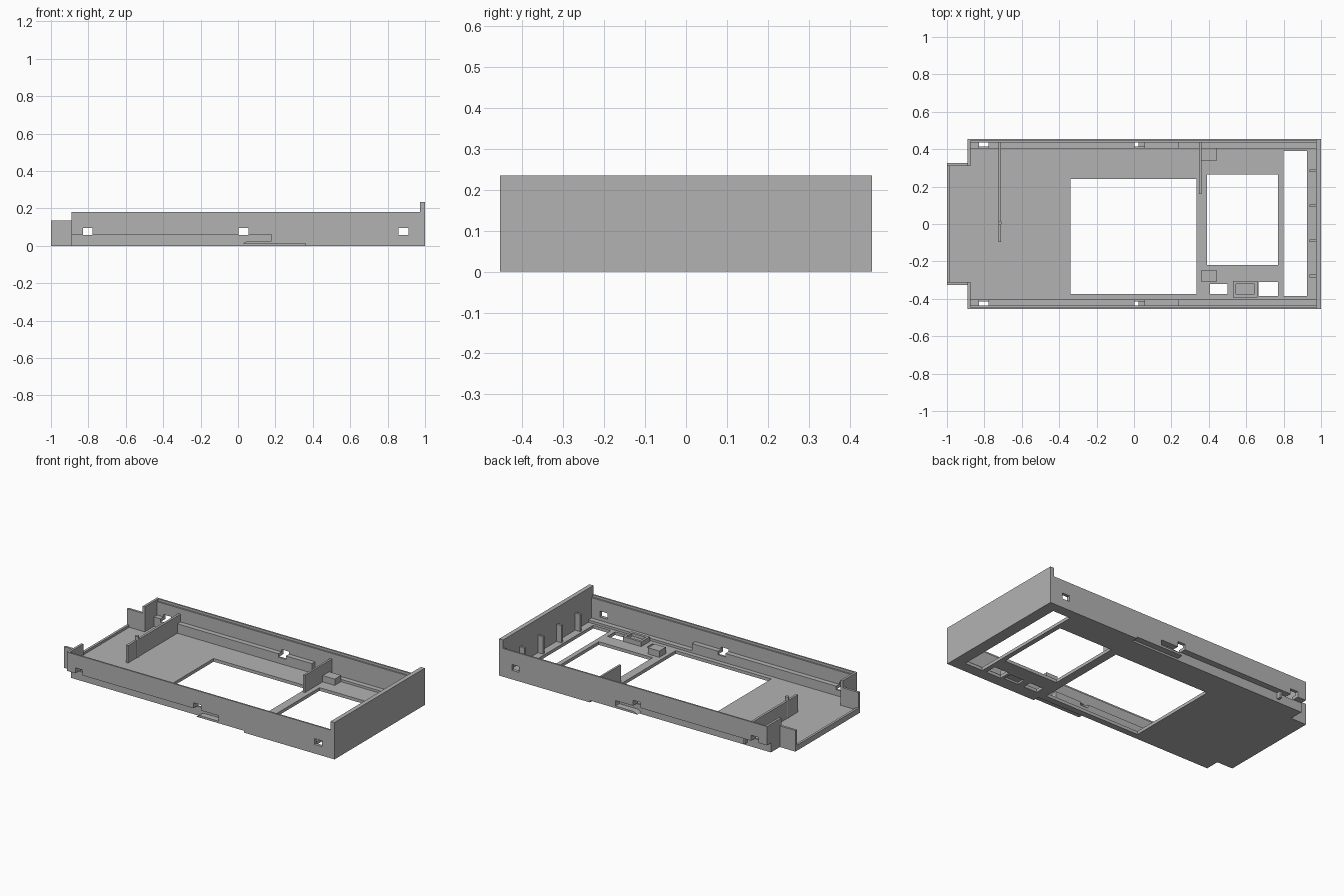
import bpy
import bmesh

cube = bpy.data.objects.get("Cube")
if cube:
    bpy.data.objects.remove(cube, do_unlink=True)

grey = bpy.data.materials.new("plain_grey")
grey.use_nodes = True
GREY = (0.45, 0.45, 0.45, 1)
grey.diffuse_color = GREY
grey.node_tree.nodes["Principled BSDF"].inputs["Base Color"].default_value = GREY


def finish(name, bm):
    bmesh.ops.recalc_face_normals(bm, faces=bm.faces)
    mesh = bpy.data.meshes.new(name)
    bm.to_mesh(mesh)
    bm.free()
    mesh.materials.append(grey)
    obj = bpy.data.objects.new(name, mesh)
    bpy.context.scene.collection.objects.link(obj)
    return obj


def boxes(name, spans):
    """One object from boxes given as (x0, x1, y0, y1, z0, z1)."""
    bm = bmesh.new()
    for x0, x1, y0, y1, z0, z1 in spans:
        for v in bmesh.ops.create_cube(bm, size=1)["verts"]:
            v.co = (x1 if v.co.x > 0 else x0,
                    y1 if v.co.y > 0 else y0,
                    z1 if v.co.z > 0 else z0)
    return finish(name, bm)


def side_profile(name, points, y0, y1):
    """Extrude an outline drawn in x and z along y."""
    bm = bmesh.new()
    face = bm.faces.new([bm.verts.new((x, y0, z)) for x, z in points])
    new = bmesh.ops.extrude_face_region(bm, geom=[face])["geom"]
    for v in new:
        if isinstance(v, bmesh.types.BMVert):
            v.co.y = y1
    return finish(name, bm)


def cut(obj, cutter):
    mod = obj.modifiers.new("cut", "BOOLEAN")
    mod.operation = "DIFFERENCE"
    mod.solver = "EXACT"
    mod.object = cutter
    cutter.hide_render = True
    cutter.hide_viewport = True


FLOOR = 0.02
EDGE = 0.403
OUT = 0.455

# Floor plate with its windows and underside pocket
floor = boxes("floor", [(-0.89, 0.98, -EDGE, EDGE, 0, FLOOR)])
windows = boxes("window_cutter", [
    (-0.34, 0.335, -0.375, 0.24, -0.1, 0.1),
    (0.39, 0.77, -0.22, 0.265, -0.1, 0.1),
    (0.80, 0.925, -0.385, 0.39, -0.1, 0.1),
    (0.405, 0.50, -0.375, -0.32, -0.1, 0.1),
    (0.665, 0.77, -0.385, -0.31, -0.1, 0.1),
    (0.545, 0.645, -0.375, -0.32, -0.1, 0.012)])
cut(floor, windows)

# Narrow end tab
boxes("end_tab_floor", [(-1, -0.89, -0.325, 0.325, 0, FLOOR)])
boxes("end_tab_lip", [(-1, -0.985, -0.31, 0.31, FLOOR, 0.035)])

# Clip holes through both long sides
holes = boxes("clip_hole_cutter", [
    (x - 0.026, x + 0.026, s * 0.44 - 0.042, s * 0.44 + 0.042, 0.058, 0.095)
    for x in (-0.804, 0.03, 0.885) for s in (-1, 1)])

# Long sides, stepped underneath, with a thin tongue at the end of the step
tongue = [(0.18, 0.06), (0.18, 0.025), (0.05, 0.025), (0.025, 0.012),
          (0.36, 0.012), (0.36, 0), (0.98, 0)]
outer_outline = [(-0.89, 0.06)] + tongue + [(0.98, 0.165), (-0.89, 0.165)]
ledge_outline = [(-0.89, 0.06)] + tongue + [
    (0.98, 0.035), (0.24, 0.035), (0.24, 0.08), (-0.89, 0.08)]
inner_outline = [(-0.89, 0), (0.98, 0), (0.98, 0.035), (0.24, 0.035),
                 (0.24, 0.08), (-0.89, 0.08)]
for side, s in (("left", 1), ("right", -1)):
    prefix = "back_" if s > 0 else "front_"
    parts = [
        side_profile(prefix + "wall", outer_outline, s * 0.435, s * OUT),
        side_profile(prefix + "ledge", ledge_outline, s * 0.415, s * 0.435),
        side_profile(prefix + "inner_wall", inner_outline, s * EDGE, s * 0.415)]
    for part in parts:
        cut(part, holes)
    lo, hi = sorted((s * 0.445, s * OUT))
    boxes(prefix + "rim", [(-0.89, 0.98, lo, hi, 0.165, 0.18)])
    lo, hi = sorted((s * 0.31, s * OUT))
    boxes(prefix + "shoulder", [(-0.89, -0.875, lo, hi, 0.06, 0.18)])
    lo, hi = sorted((s * 0.31, s * EDGE))
    boxes(prefix + "shoulder_foot", [(-0.89, -0.875, lo, hi, 0, 0.06)])
    lo, hi = sorted((s * 0.31, s * 0.325))
    boxes(prefix + "tab_wall", [(-1, -0.88, lo, hi, 0, 0.135)])

# Tall end wall and its small ribs
boxes("end_wall", [(0.972, 1, -OUT, OUT, 0, 0.235)])
boxes("end_wall_ribs", [(0.937, 0.975, y - 0.007, y + 0.007, FLOOR, 0.13)
                        for y in (-0.278, -0.09, 0.097, 0.285)])

# Cross ribs standing on the floor
boxes("long_cross_rib", [(-0.725, -0.71, -0.095, 0.44, FLOOR, 0.13)])
boxes("short_cross_rib", [(0.347, 0.36, 0.16, 0.44, FLOOR, 0.13)])
bm = bmesh.new()
bmesh.ops.create_cone(bm, cap_ends=True, segments=16, radius1=0.011,
                      radius2=0.011, depth=0.14)
bmesh.ops.translate(bm, verts=bm.verts, vec=(-0.717, 0.005, 0.085))
finish("rib_peg", bm)

# Support blocks and the hollow frame
boxes("support_blocks", [(0.36, 0.445, 0.34, 0.405, FLOOR, 0.06),
                         (0.36, 0.44, -0.31, -0.245, FLOOR, 0.06)])
frame = boxes("hollow_frame", [(0.53, 0.66, -0.392, -0.305, 0.018, 0.05)])
cut(frame, boxes("frame_cutter", [(0.545, 0.645, -0.375, -0.32, 0.03, 0.1)]))
